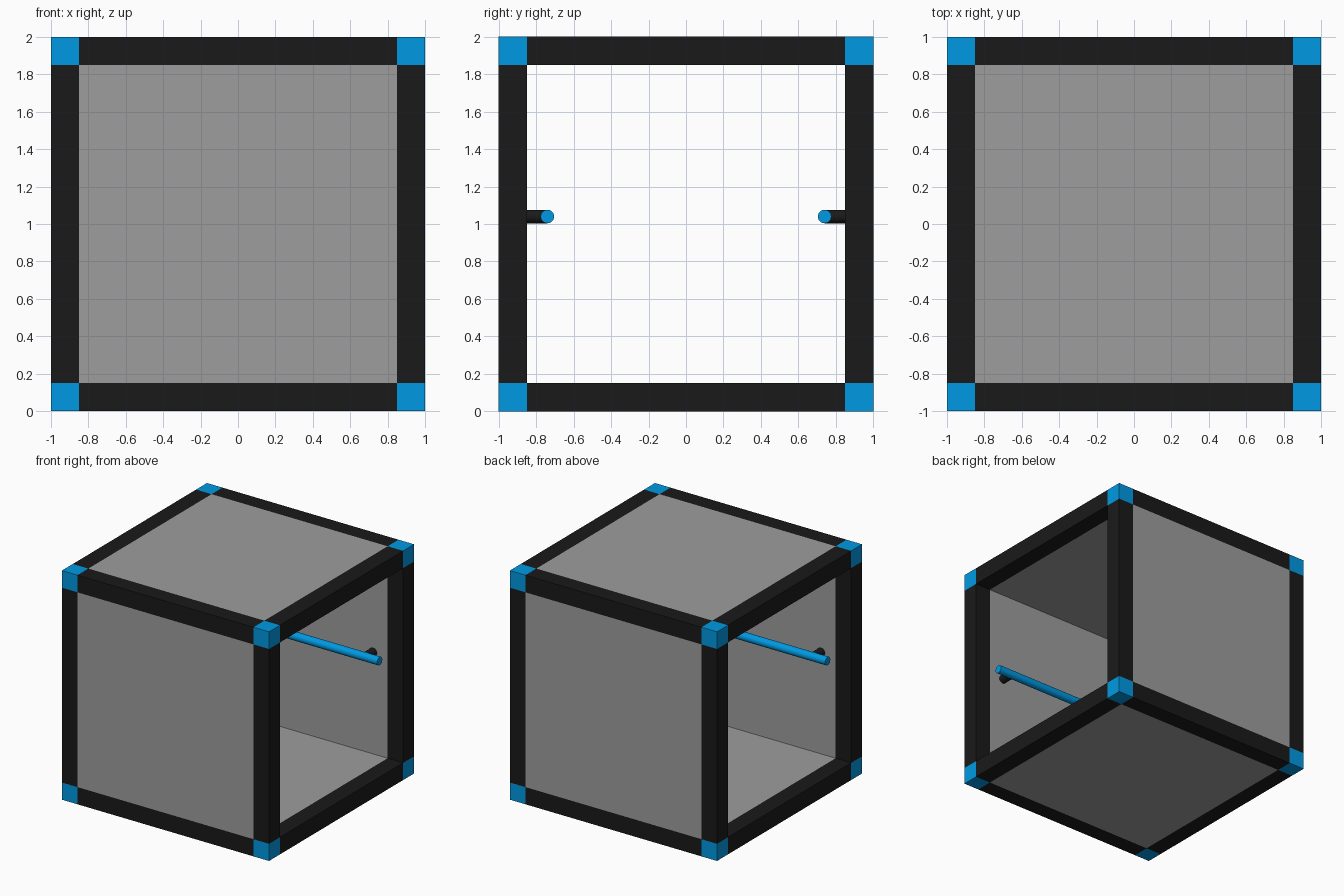
import bpy
from math import pi, radians
from itertools import product

if "Cube" in bpy.data.objects:
    bpy.data.objects.remove(bpy.data.objects["Cube"])

B = 0.15            # frame bar thickness
C = 1 - B / 2       # bar centre offset
L = 2 - 2 * B       # length between corner blocks


def material(name, color):
    m = bpy.data.materials.new(name)
    m.diffuse_color = color
    m.use_nodes = True
    m.node_tree.nodes["Principled BSDF"].inputs["Base Color"].default_value = m.diffuse_color
    return m


blue = material("blue", (0.0, 0.32, 0.76, 1))
black = material("black", (0.010, 0.010, 0.010, 1))
grey = material("grey", (0.34, 0.34, 0.34, 1))


def box(name, loc, size, mat):
    bpy.ops.mesh.primitive_cube_add(size=1, location=loc)
    o = bpy.context.object
    o.name = name
    o.scale = size
    bpy.ops.object.transform_apply(location=False, rotation=False, scale=True)
    o.data.materials.append(mat)


def rod(name, loc, rot, length, radius, mat):
    bpy.ops.mesh.primitive_cylinder_add(vertices=32, radius=radius, depth=length,
                                        location=loc, rotation=rot)
    o = bpy.context.object
    o.name = name
    o.data.materials.append(mat)
    bpy.ops.object.shade_smooth_by_angle(angle=radians(40))


# Corner blocks
for x, y, z in product((-C, C), repeat=3):
    box("corner_block", (x, y, 1 + z), (B, B, B), blue)

# Frame bars along each axis
for axis in range(3):
    for a, b in product((-C, C), repeat=2):
        loc = [a, b]
        loc.insert(axis, 0)
        loc[2] += 1
        size = [B, B, B]
        size[axis] = L
        box("frame_bar_" + "xyz"[axis], loc, size, black)

# Wall, floor and roof panels, flush with the bars
for s in (-1, 1):
    box("wall_panel", (0, s * C, 1), (L, B, L), grey)
    box("roof_panel" if s > 0 else "floor_panel", (0, 0, 1 + s * C), (L, L, B), grey)

# Handrails with wall brackets
for s in (-1, 1):
    rod("handrail", (0, s * 0.74, 1.04), (0, pi / 2, 0), L, 0.036, blue)
    for x in (-0.71, 0.71):
        rod("rail_bracket", (x, s * 0.795, 1.04), (pi / 2, 0, 0), 0.11, 0.036, black)
